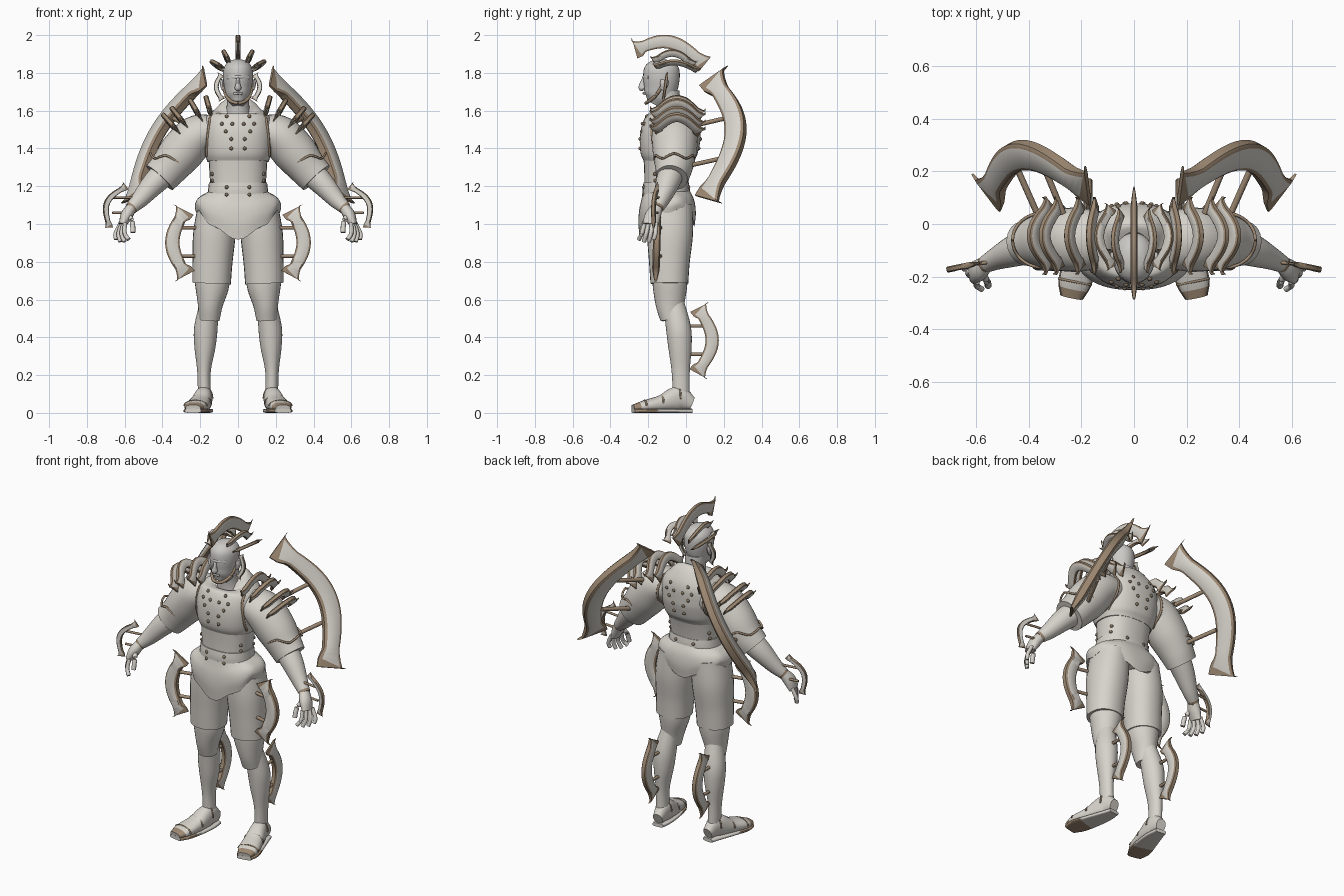
import bpy
import bmesh
import math
from mathutils import Vector
from mathutils.bvhtree import BVHTree

default = bpy.data.objects.get("Cube")
if default:
    bpy.data.objects.remove(default)


def material(name, rgb):
    mat = bpy.data.materials.new(name)
    mat.use_nodes = True
    color = (*rgb, 1)
    mat.diffuse_color = color
    mat.node_tree.nodes["Principled BSDF"].inputs["Base Color"].default_value = color
    return mat


BONE = material("bone grey", (.68, .65, .6))
SKIN = material("pale skin", (.6, .585, .56))
TAN = material("horn tan", (.34, .25, .17))
DARK = material("stud brown", (.22, .165, .11))
parts = []


def build(name, verts, faces, mats, slots=None, mirror=False):
    """Make an object, optionally mirrored to the other side."""
    mesh = bpy.data.meshes.new(name)
    mesh.from_pydata(verts, [], faces)
    for mat in mats:
        mesh.materials.append(mat)
    if slots:
        mesh.polygons.foreach_set("material_index", slots)
    bm = bmesh.new()
    bm.from_mesh(mesh)
    bmesh.ops.recalc_face_normals(bm, faces=bm.faces)
    bm.to_mesh(mesh)
    bm.free()
    obj = bpy.data.objects.new(name, mesh)
    bpy.context.scene.collection.objects.link(obj)
    if mirror:
        mod = obj.modifiers.new("Mirror", "MIRROR")
        mod.use_mirror_merge = False
    parts.append(obj)
    return obj


def skin_rings(rings):
    """Quads between successive rings, with both ends capped."""
    n = len(rings[0])
    verts = [v for ring in rings for v in ring]
    faces = [(r * n + k, r * n + (k + 1) % n, (r + 1) * n + (k + 1) % n, (r + 1) * n + k)
             for r in range(len(rings) - 1) for k in range(n)]
    faces += [tuple(range(n)), tuple(range(len(verts) - n, len(verts)))]
    return verts, faces


def spline(points, steps):
    """Catmull-Rom through points of any dimension."""
    p = [Vector(q) for q in points]
    p = [p[0] * 2 - p[1]] + p + [p[-1] * 2 - p[-2]]
    out = []
    for a, b, c, d in zip(p, p[1:], p[2:], p[3:]):
        for i in range(steps):
            t = i / steps
            out.append((b * 2 + (c - a) * t + (a * 2 - b * 5 + c * 4 - d) * t ** 2
                        + (b * 3 - a - c * 3 + d) * t ** 3) * .5)
    return out + [p[-2]]


def loft(name, points, mat, mirror=False, ref=(0, 1, 0), power=2, n=28, steps=5,
         rim=0, warp=None):
    """Sweep an ellipse along rows of (x, y, z, side radius, ref radius)."""
    rows = spline(points, steps)
    rings = []
    for i, row in enumerate(rows):
        ahead, behind = rows[min(i + 1, len(rows) - 1)], rows[max(i - 1, 0)]
        tangent = (Vector(ahead[:3]) - Vector(behind[:3])).normalized()
        up = Vector(ref)
        up = (up - tangent * up.dot(tangent)).normalized()
        side = up.cross(tangent)
        ring = []
        for k in range(n):
            angle = math.tau * k / n
            c, s = math.cos(angle), math.sin(angle)
            c = math.copysign(abs(c) ** (2 / power), c)
            s = math.copysign(abs(s) ** (2 / power), s)
            v = Vector(row[:3]) + side * c * row[3] + up * s * row[4]
            ring.append(warp(v, angle) if warp else v)
        rings.append(ring)
    verts, faces = skin_rings(rings)
    first = (len(rings) - 1 - rim) * n
    slots = [int(rim > 0 and first <= i < len(faces) - 2) for i in range(len(faces))]
    return build(name, verts, faces, [mat, TAN], slots, mirror)


def rod(name, points, radius, mat=TAN, mirror=True, steps=4):
    return loft(name, [(*p, radius, radius) for p in points], mat, mirror,
                ref=(.3, .5, .8), n=10, steps=steps)


def crescent(name, a, b, bulge, half, thick, mirror=True):
    """Recurved blade with fishtail ends, light faces and a tan edge."""
    a, b, bulge = Vector(a), Vector(b), Vector(bulge)
    span = (b - a) / 2
    across = span.cross(bulge).normalized()
    section = [(1, .32), (.75, .5), (-.75, .5), (-1, .32),
               (-1, -.32), (-.75, -.5), (.75, -.5), (1, -.32)]
    count = 32
    rings = []
    for i in range(count + 1):
        t = i / count * 2 - 1
        bow = 1 - t * t
        center = (a + b) / 2 + span * t + bulge * bow ** 1.4
        tangent = (span - bulge * 2.8 * t * bow ** .4).normalized()
        out = across.cross(tangent)
        out *= math.copysign(1, out.dot(bulge))
        flare = max(0, (abs(t) - .78) / .22)
        width = half * (1 - .3 * t * t + .75 * flare)
        tip = tangent * math.copysign(flare * half, t)
        rings.append([center + out * s * width + tip * (.3 + .75 * s)
                      + across * d * thick * (1 - .75 * flare) for s, d in section])
    verts, faces = skin_rings(rings)
    slots = []
    for i in range(len(faces)):
        row, strip = divmod(i, len(section))
        slots.append(int(not (strip in (1, 5) and 0 < row < count - 1)))
    return build(name, verts, faces, [BONE, TAN], slots, mirror)


# Torso
loft("abdomen", [(0, -.1, 1.06, .16, .12), (0, -.105, 1.18, .148, .115),
                 (0, -.1, 1.28, .152, .122), (0, -.09, 1.4, .16, .14)], BONE, power=2.4)
loft("cuirass", [(0, -.095, 1.33, .162, .13), (0, -.092, 1.38, .178, .152),
                 (0, -.08, 1.48, .187, .16), (0, -.06, 1.56, .172, .14),
                 (0, -.06, 1.605, .12, .105), (0, -.075, 1.63, .065, .07)],
     BONE, power=2.4, n=40)
loft("belt", [(0, -.105, 1.15, .162, .125), (0, -.105, 1.185, .158, .125),
              (0, -.105, 1.22, .154, .12)], BONE, power=2.4)
loft("neck", [(0, -.08, 1.56, .075, .075), (0, -.09, 1.62, .06, .065),
              (0, -.1, 1.7, .058, .065)], SKIN)


# Scalloped hip guard, deepest at the front and the back
def scallop(v, angle):
    s = math.sin(angle)
    depth = .42 + (.58 if s < 0 else .3) * abs(s) ** 3 + .05 * math.cos(angle * 8)
    return Vector((v.x, v.y, 1.17 - (1.17 - v.z) * depth))


loft("hip_guard", [(0, -.105, 1.17, .16, .125), (0, -.1, 1.1, .21, .145),
                   (0, -.1, 1.02, .228, .152), (0, -.1, .93, .222, .145)],
     BONE, power=2.3, n=64, warp=scallop)

# Head and face
loft("head", [(0, -.168, 1.633, .032, .04), (0, -.15, 1.67, .06, .075),
              (0, -.135, 1.72, .072, .09), (0, -.13, 1.78, .08, .097),
              (0, -.13, 1.83, .074, .09), (0, -.13, 1.862, .045, .056),
              (0, -.13, 1.873, .01, .012)], SKIN)
loft("nose", [(0, -.218, 1.775, .008, .01), (0, -.23, 1.74, .012, .017),
              (0, -.23, 1.72, .018, .02), (0, -.222, 1.71, .01, .01)], SKIN, n=12)
loft("brow", [(-.055, -.195, 1.775, .008, .01), (0, -.222, 1.778, .01, .01),
              (.055, -.195, 1.775, .008, .01)], SKIN, ref=(0, 0, 1), n=10)
rod("eye", [(.02, -.217, 1.757), (.042, -.206, 1.757)], .004, DARK)
rod("lips", [(-.022, -.217, 1.69), (0, -.225, 1.692), (.022, -.217, 1.69)], .006, SKIN, False)
rod("jaw_beard", [(.075, -.12, 1.74), (.064, -.16, 1.68), (.035, -.2, 1.648),
                  (0, -.212, 1.64)], .009)
loft("ear", [(.08, -.115, 1.765, .01, .02), (.083, -.115, 1.74, .012, .022),
             (.078, -.125, 1.71, .008, .012)], SKIN, True, n=12)

# Arms
loft("sleeve", [(.13, -.06, 1.49, .09, .11), (.22, -.06, 1.465, .11, .122),
                (.3, -.06, 1.38, .116, .116), (.365, -.065, 1.3, .102, .1),
                (.415, -.075, 1.245, .095, .085)], BONE, True)
rod("sleeve_seam", [(.345 + .118 * c, -.062 + .104 * s, 1.345 + .018 * c + .012 * math.cos(a * 5))
                    for a, c, s in [(a, math.cos(a), math.sin(a))
                                    for a in [math.tau * i / 20 for i in range(21)]]], .006)
loft("forearm", [(.38, -.075, 1.28, .072, .07), (.45, -.1, 1.21, .062, .062),
                 (.52, -.13, 1.13, .046, .044), (.57, -.155, 1.08, .032, .032)], BONE, True, rim=1)
loft("palm", [(.562, -.15, 1.09, .028, .03), (.59, -.175, 1.045, .032, .042),
              (.612, -.188, .995, .02, .042)], BONE, True, n=16)
for i in range(4):
    k = i - 1.5
    rod("finger_%d" % (i + 1),
        [(.61 + .008 * k, -.188 + .02 * k, 1.005), (.624 + .016 * k, -.198 + .024 * k, .95),
         (.612 + .022 * k, -.21 + .026 * k, .9 + .012 * abs(k))], .0115, BONE)
rod("thumb", [(.58, -.185, 1.05), (.56, -.218, 1.01), (.556, -.235, .955)], .0135, BONE)

# Legs
loft("thigh_guard", [(.11, -.085, 1.1, .1, .12), (.125, -.085, .95, .112, .122),
                     (.135, -.088, .8, .106, .108), (.14, -.088, .685, .102, .1)],
     BONE, True, power=2.2, steps=8)
loft("knee_guard", [(.135, -.085, .74, .096, .095), (.138, -.085, .66, .088, .09),
                    (.147, -.085, .57, .066, .075), (.152, -.08, .49, .054, .055)], BONE, True)
loft("shin", [(.152, -.065, .58, .05, .056), (.17, -.04, .45, .062, .066),
              (.175, -.032, .35, .056, .062), (.18, -.028, .22, .036, .048),
              (.178, -.025, .09, .034, .045)], BONE, True)

# Feet, soles and straps
foot = [(.172, .032, .05, .03, .035), (.18, -.04, .075, .045, .065),
        (.2, -.13, .05, .056, .044), (.225, -.22, .036, .06, .03), (.238, -.28, .025, .04, .018)]
loft("foot", foot, BONE, True, ref=(0, 0, 1), power=2.3, rim=3)
loft("sole", [(x, y, .011, r + .004, .011) for x, y, z, r, h in foot], BONE, True,
     ref=(0, 0, 1), power=4, rim=8)
for i, (x, y, z, r, h) in enumerate(foot[1:4]):
    arc = [math.pi * j / 8 for j in range(9)]
    rod("foot_strap_%d" % (i + 1), [(x + r * math.cos(a), y + .012 * math.cos(a),
                                     z + (h - .001) * math.sin(a)) for a in arc], .005)

# Crown blades
crescent("crown_center", (0, -.262, 1.93), (0, .095, 1.855), (0, 0, .07), .036, .026, False)
crescent("crown_inner", (.045, -.17, 1.865), (.05, .04, 1.845), (.025, 0, .05), .019, .02)
crescent("crown_outer", (.085, -.16, 1.835), (.09, .06, 1.815), (.045, 0, .03), .018, .02)
crescent("cheek_blade", (.092, -.1, 1.79), (.088, -.12, 1.66), (.025, 0, 0), .013, .016)

# Shoulder blades
for i, (x, z, lean) in enumerate([(.145, 1.59, .02), (.205, 1.575, .04),
                                  (.285, 1.535, .055), (.325, 1.5, .06)]):
    crescent("shoulder_blade_%d" % (i + 1), (x, -.165, z), (x, .075, z - .01),
             (lean, 0, .07), .026, .026)

# Back, hip, wrist and calf blades
crescent("back_blade", (.185, .145, 1.77), (.555, .12, 1.145), (.055, .13, .03), .056, .055)
crescent("hip_blade", (.29, -.15, 1.065), (.285, -.16, .735), (.06, 0, 0), .038, .04)
crescent("wrist_blade", (.597, -.15, 1.2), (.685, -.17, .985), (.052, -.01, .02), .015, .022)
crescent("calf_blade", (.175, .073, .55), (.175, .068, .215), (0, .068, 0), .035, .035)

# Struts that carry the blades
rod("back_strut_upper", [(.27, .04, 1.52), (.34, .21, 1.56)], .012)
rod("back_strut_lower", [(.36, .02, 1.31), (.44, .2, 1.35)], .012)
for z in (.98, .83):
    rod("hip_strut", [(.2, -.13, z), (.315, -.155, z)], .01)
for z in (.46, .31):
    rod("calf_strut", [(.175, 0, z), (.175, .1, z)], .009)
for z in (1.14, 1.06):
    rod("wrist_strut", [(.55, -.145, z), (.665, -.16, z)], .007)

# Studs and arm seams laid on the torso surface
trees = [BVHTree.FromPolygons([v.co for v in o.data.vertices],
                              [p.vertices[:] for p in o.data.polygons]) for o in parts
         if o.name in ("cuirass", "sleeve", "abdomen", "belt")]


def on_surface(x, z, side):
    hits = [t.ray_cast(Vector((x, side, z)), Vector((0, -side, 0)))[0] for t in trees]
    return max((h for h in hits if h), key=lambda h: h.y * side)


spots = [(.035, 1.4), (.035, 1.45), (.03, 1.53), (.065, 1.49), (.085, 1.53), (.06, 1.57),
         (.06, 1.155), (.06, 1.195), (.135, 1.23), (.135, 1.265)]
bm = bmesh.new()
for side in (-1, 1):
    for x, z in spots:
        for point in (on_surface(x, z, side), on_surface(-x, z, side)):
            ball = bmesh.ops.create_icosphere(bm, subdivisions=2, radius=.01)
            bmesh.ops.translate(bm, verts=ball["verts"], vec=point)
studs = bpy.data.meshes.new("studs")
bm.to_mesh(studs)
bm.free()
studs.materials.append(DARK)
stud_object = bpy.data.objects.new("studs", studs)
bpy.context.scene.collection.objects.link(stud_object)
parts.append(stud_object)

for label, side in (("front", -1), ("back", 1)):
    seam = [on_surface(.165 - .02 * (i / 8) ** 2, 1.36 + .027 * i, side) for i in range(9)]
    rod("arm_seam_" + label, seam, .007)

# Smooth shading with crisp edges
bpy.ops.object.select_all(action="DESELECT")
for obj in parts:
    obj.select_set(True)
bpy.context.view_layer.objects.active = parts[0]
bpy.ops.object.shade_smooth_by_angle(angle=math.radians(40))
